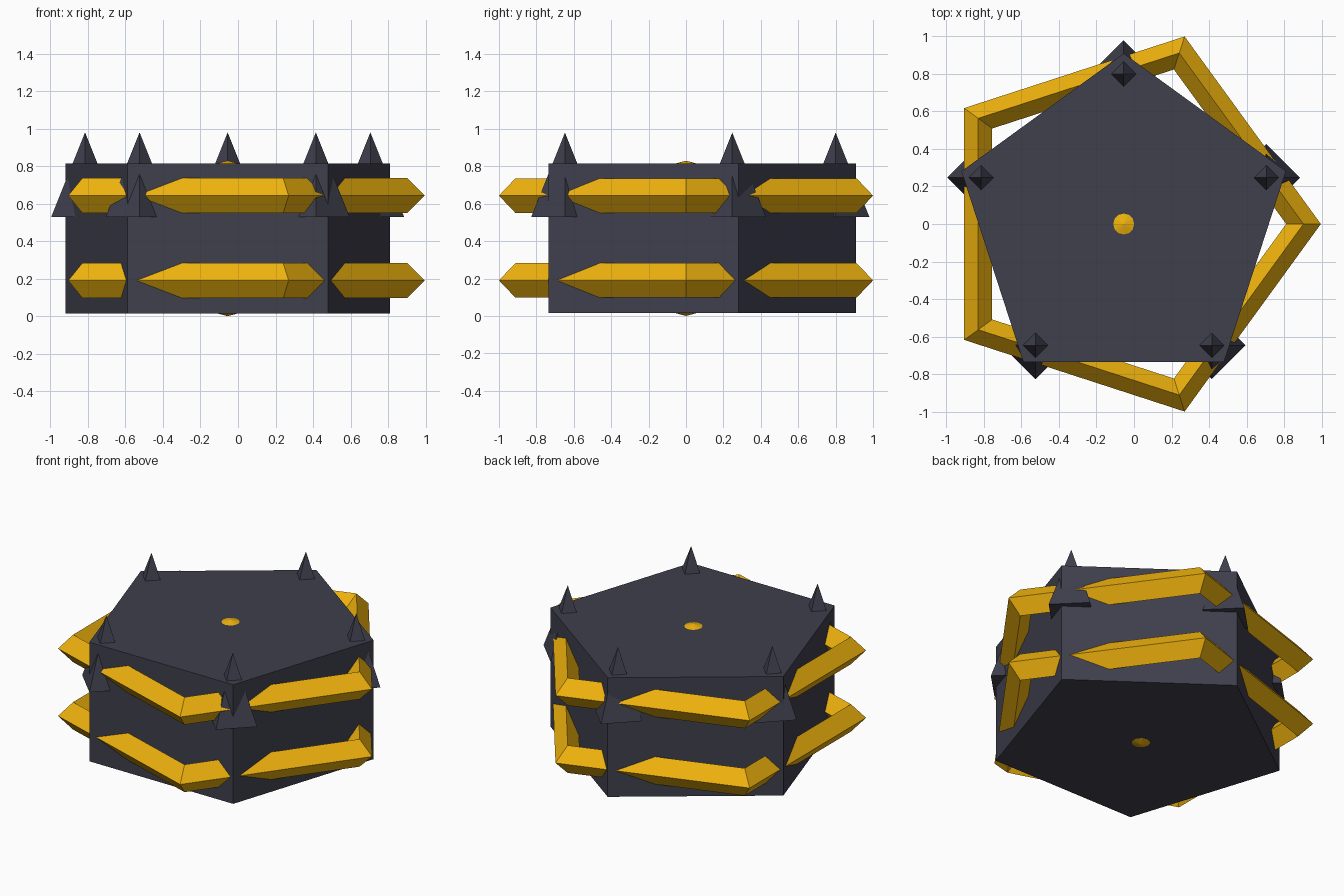
import bpy
import math

if "Cube" in bpy.data.objects:
    bpy.data.objects.remove(bpy.data.objects["Cube"])

CX = -0.055  # shared centre axis


def material(name, color):
    m = bpy.data.materials.new(name)
    m.diffuse_color = color
    m.use_nodes = True
    m.node_tree.nodes["Principled BSDF"].inputs["Base Color"].default_value = m.diffuse_color
    return m


dark = material("dark_slate", (0.05, 0.05, 0.075, 1))
gold = material("gold", (0.87, 0.45, 0.004, 1))


def finish(name, mat):
    ob = bpy.context.object
    ob.name = name
    ob.data.materials.append(mat)
    return ob


# Pentagonal body
bpy.ops.mesh.primitive_cylinder_add(vertices=5, radius=0.91, depth=0.80,
                                    location=(CX, 0, 0.415))
finish("body", dark)

# Gold core just poking through the top and bottom
bpy.ops.mesh.primitive_uv_sphere_add(segments=12, ring_count=6, radius=0.415,
                                     location=(CX, 0, 0.415))
finish("core", gold)

# Two five-sided rings with diamond cross-section
for name, z in (("lower_ring", 0.19), ("upper_ring", 0.643)):
    bpy.ops.mesh.primitive_torus_add(major_segments=5, minor_segments=4,
                                     major_radius=0.959, minor_radius=0.0925,
                                     location=(CX, 0, z))
    ob = finish(name, gold)
    for p in ob.data.polygons:
        p.use_smooth = False

# Four-sided spikes sunk into each corner of the body
for i in range(5):
    a = math.radians(90 + 72 * i)
    bpy.ops.mesh.primitive_cone_add(
        vertices=4, radius1=0.18, depth=0.45,
        location=(CX + 0.8 * math.cos(a), 0.8 * math.sin(a), 0.755))
    finish(f"corner_spike_{i + 1}", dark)
